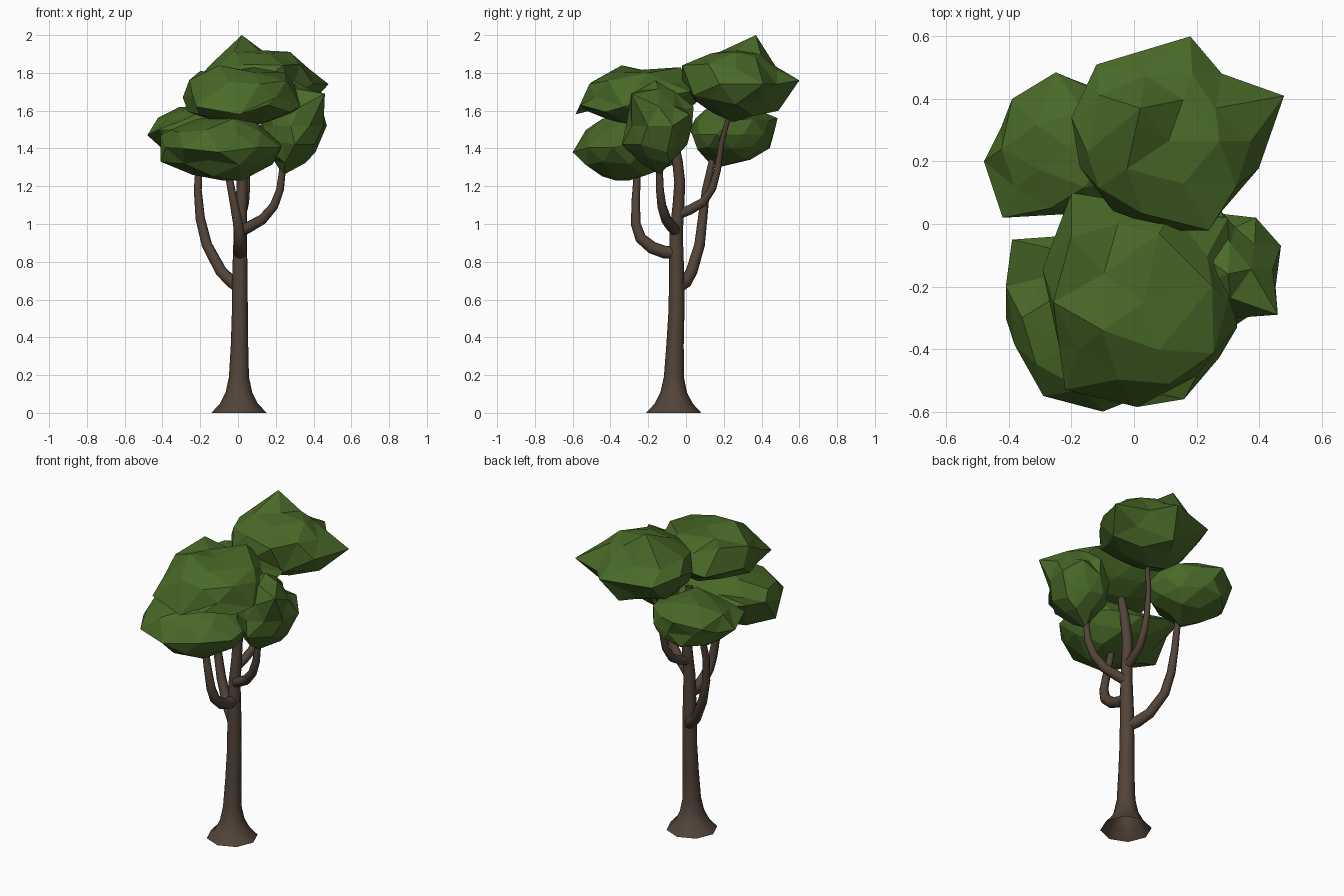
import bpy, bmesh, random
from mathutils import Vector

random.seed(4)


def material(name, rgb):
    m = bpy.data.materials.new(name)
    m.diffuse_color = (*rgb, 1)
    return m


bark = material("bark brown", (0.085, 0.057, 0.040))
leaf = material("leaf green", (0.066, 0.142, 0.021))


def limb(name, pts, cap=True):
    """Round tapering tube through (x, y, z, radius) points."""
    cu = bpy.data.curves.new(name, 'CURVE')
    cu.dimensions = '3D'
    cu.bevel_depth = 1
    cu.bevel_resolution = 2
    cu.use_fill_caps = cap
    sp = cu.splines.new('POLY')
    sp.points.add(len(pts) - 1)
    for p, (x, y, z, r) in zip(sp.points, pts):
        p.co = (x, y, z, 1)
        p.radius = r
    tmp = bpy.data.objects.new(name + "_path", cu)
    bpy.context.collection.objects.link(tmp)
    bpy.context.view_layer.update()
    me = bpy.data.meshes.new_from_object(
        tmp.evaluated_get(bpy.context.evaluated_depsgraph_get()))
    bpy.data.objects.remove(tmp)
    me.materials.clear()
    me.materials.append(bark)
    for f in me.polygons:
        f.use_smooth = True
    ob = bpy.data.objects.new(name, me)
    bpy.context.collection.objects.link(ob)


def foliage(name, lo, hi, peaks):
    """Faceted leaf clump filling a box, with corners pulled to peaks."""
    lo, hi = Vector(lo), Vector(hi)
    mid, half = (lo + hi) / 2, (hi - lo) / 2
    bm = bmesh.new()
    bmesh.ops.create_icosphere(bm, subdivisions=2, radius=1)
    for v in bm.verts:
        n = v.co * random.uniform(0.88, 1.06)
        v.co = mid + Vector([n[i] * half[i] * 0.97 for i in range(3)])
        v.co = Vector([min(max(v.co[i], lo[i]), hi[i]) for i in range(3)])
    free = list(bm.verts)
    for p in peaks:
        v = min(free, key=lambda q: (q.co - Vector(p)).length)
        v.co = p
        free.remove(v)
    me = bpy.data.meshes.new(name)
    bm.to_mesh(me)
    bm.free()
    me.materials.append(leaf)
    ob = bpy.data.objects.new(name, me)
    bpy.context.collection.objects.link(ob)


# trunk with flared, open foot
limb("trunk", [
    (.005, -.065, 0, .146), (.005, -.065, .05, .100), (.005, -.065, .11, .070),
    (.005, -.064, .19, .053), (.008, -.058, .36, .046), (.01, -.05, .55, .042),
    (.01, -.05, .75, .040), (.012, -.052, .95, .035), (.018, -.04, 1.1, .031),
    (.022, -.033, 1.22, .029), (.025, -.045, 1.33, .028),
    (.03, -.075, 1.5, .022)], cap=False)

# branches
limb("branch_back_left", [
    (.01, -.045, .66, .032), (-.03, -.005, .69, .034), (-.09, .03, .75, .031),
    (-.165, .072, .89, .028), (-.2, .088, 1.03, .025),
    (-.213, .105, 1.18, .021), (-.205, .14, 1.34, .018), (-.2, .17, 1.45, .015)])
limb("branch_front", [
    (.01, -.05, .85, .032), (.01, -.11, .85, .034), (.012, -.18, .875, .033),
    (.01, -.24, .925, .030), (.0, -.266, 1.0, .026), (-.025, -.266, 1.13, .022),
    (-.05, -.258, 1.26, .019), (-.06, -.25, 1.36, .016)])
limb("branch_right", [
    (.015, -.05, .96, .030), (.06, -.075, .985, .030), (.13, -.105, 1.025, .028),
    (.19, -.128, 1.095, .025), (.222, -.138, 1.18, .022),
    (.235, -.14, 1.28, .019), (.24, -.14, 1.42, .015)])
limb("branch_top_back", [
    (.015, -.045, 1.05, .027), (.025, .02, 1.075, .026), (.035, .09, 1.115, .024),
    (.043, .14, 1.19, .021), (.045, .168, 1.29, .018), (.05, .188, 1.43, .015),
    (.08, .215, 1.53, .013), (.1, .25, 1.66, .011)])

# leaf clumps
foliage("foliage_top_back", (-.2, -.02, 1.54), (.42, .55, 1.94), [
    (.02, .37, 2.0), (.48, .41, 1.74), (.18, .6, 1.76), (.24, -.02, 1.84),
    (-.12, .51, 1.75), (-.2, .34, 1.78), (.26, .37, 1.88), (-.15, .23, 1.84),
    (.28, .04, 1.68), (.12, .49, 1.6), (.1, .25, 1.54)])
foliage("foliage_back_left", (-.46, .0, 1.31), (.06, .48, 1.64), [
    (-.48, .2, 1.47), (-.42, .02, 1.5), (-.25, .485, 1.56), (-.39, .4, 1.52),
    (-.2, .17, 1.3), (-.2, .34, 1.34), (-.15, .44, 1.42)])
foliage("foliage_front_upper", (-.3, -.58, 1.5), (.36, .08, 1.84), [
    (-.2, -.04, 1.81), (.08, -.03, 1.83), (-.1, -.34, 1.84), (.25, -.2, 1.8),
    (-.22, -.53, 1.62), (.01, -.585, 1.58), (.16, -.56, 1.63),
    (.33, -.33, 1.62), (-.24, -.39, 1.68), (-.2, .1, 1.68), (.3, .02, 1.7)])
foliage("foliage_front_lower", (-.4, -.58, 1.23), (.24, -.02, 1.58), [
    (-.41, -.3, 1.33), (-.39, -.05, 1.5), (-.29, -.55, 1.4), (-.1, -.6, 1.38),
    (.02, -.37, 1.23), (-.24, -.25, 1.26), (.23, -.3, 1.42),
    (-.41, -.2, 1.47)])
foliage("foliage_right", (.1, -.33, 1.29), (.46, .04, 1.75), [
    (.24, -.14, 1.26), (.47, -.07, 1.52), (.46, -.29, 1.69), (.41, -.1, 1.38),
    (.28, .04, 1.62), (.39, .02, 1.58), (.3, -.34, 1.42), (.3, -.16, 1.76)])
